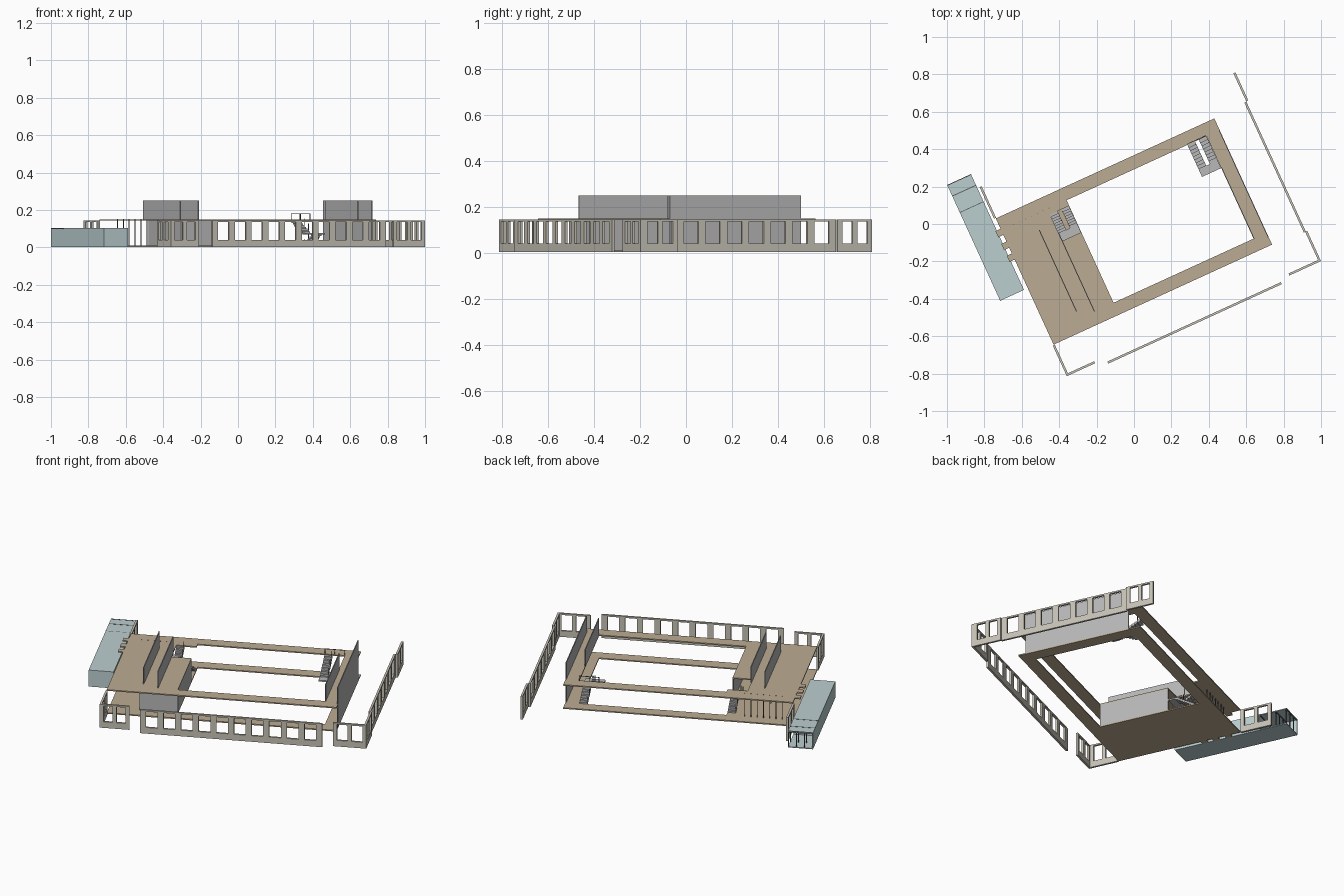
import bpy, bmesh, math
from mathutils import Matrix, Vector

if "Cube" in bpy.data.objects:
    bpy.data.objects.remove(bpy.data.objects["Cube"])

# Building axes: u runs along the long side, v across; everything is turned about the slab corner
FRAME = Matrix.Translation((-0.43, -0.645, 0)) @ Matrix.Rotation(math.radians(24.6), 4, 'Z')


def material(name, rgb):
    m = bpy.data.materials.new(name)
    m.diffuse_color = (*rgb, 1)
    m.use_nodes = True
    m.node_tree.nodes["Principled BSDF"].inputs["Base Color"].default_value = m.diffuse_color
    return m


BROWN = material("floor_brown", (0.50, 0.41, 0.29))
STONE = material("facade_stone", (0.57, 0.54, 0.47))
GREY = material("partition_grey", (0.48, 0.48, 0.48))
TEAL = material("annex_teal", (0.50, 0.62, 0.63))
DARK = material("dark_metal", (0.12, 0.12, 0.12))


def finish(bm, name, mat):
    bmesh.ops.recalc_face_normals(bm, faces=bm.faces)
    me = bpy.data.meshes.new(name)
    bm.to_mesh(me)
    bm.free()
    me.materials.append(mat)
    ob = bpy.data.objects.new(name, me)
    ob.matrix_world = FRAME
    bpy.context.collection.objects.link(ob)
    return ob


def boxes(name, mat, items):
    """One object from boxes given as (u0, u1, v0, v1, z0, z1)."""
    bm = bmesh.new()
    for u0, u1, v0, v1, z0, z1 in items:
        size = Matrix.Diagonal((u1 - u0, v1 - v0, z1 - z0, 1))
        mid = Matrix.Translation(((u0 + u1) / 2, (v0 + v1) / 2, (z0 + z1) / 2))
        bmesh.ops.create_cube(bm, size=1, matrix=mid @ size)
    return finish(bm, name, mat)


def plate(name, mat, outer, holes, place, depth):
    """Flat plate with rectangular holes (a0, a1, b0, b1), extruded along depth."""
    rects = [outer] + holes
    la = sorted({r[i] for r in rects for i in (0, 1)})
    lb = sorted({r[i] for r in rects for i in (2, 3)})
    bm = bmesh.new()
    verts = {}

    def vert(a, b):
        if (a, b) not in verts:
            verts[a, b] = bm.verts.new(place(a, b))
        return verts[a, b]

    for a0, a1 in zip(la, la[1:]):
        for b0, b1 in zip(lb, lb[1:]):
            ca, cb = (a0 + a1) / 2, (b0 + b1) / 2
            if not any(h[0] < ca < h[1] and h[2] < cb < h[3] for h in holes):
                bm.faces.new([vert(a0, b0), vert(a1, b0), vert(a1, b1), vert(a0, b1)])
    out = bmesh.ops.extrude_face_region(bm, geom=bm.faces[:], use_keep_orig=True)
    moved = [g for g in out["geom"] if isinstance(g, bmesh.types.BMVert)]
    bmesh.ops.translate(bm, verts=moved, vec=Vector(depth))
    return finish(bm, name, mat)


def facade(name, axis, at, start, end, count, gap=0.034, thick=0.012):
    """Window wall along u or v, with evenly spaced openings."""
    step = (end - start - gap) / count
    holes = [(start + gap + i * step, start + (i + 1) * step, 0.04, 0.136) for i in range(count)]
    if axis == 'u':
        place, depth = (lambda a, b: (a, at - thick / 2, b)), (0, thick, 0)
    else:
        place, depth = (lambda a, b: (at - thick / 2, a, b)), (thick, 0, 0)
    plate(name, STONE, (start, end, 0.003, 0.145), holes, place, depth)


# Floor slabs with the courtyard and stair openings
court = (0.385, 1.208, 0.07, 0.673)
for name, z, extra in (("lower_floor", 0.003, []),
                       ("upper_floor", 0.143, [(0.272, 0.385, 0.485, 0.64)])):
    plate(name, BROWN, (0.0, 1.285, 0.0, 0.742), [court] + extra,
          lambda a, b, z=z: (a, b, z), (0, 0, 0.007))

# Short bridges from the upper floor towards the annex
boxes("floor_bridges", BROWN,
      [(-0.03, 0.001, v, v + 0.036, z, z + 0.007)
       for v in (0.50, 0.57, 0.645) for z in (0.003, 0.143)])

# Facade pieces
facade("south_facade", 'u', -0.208, 0.224, 1.244, 10)
facade("southeast_facade_south", 'u', -0.183, 1.30, 1.486, 2, 0.022)
facade("southeast_facade_east", 'v', 1.480, -0.177, -0.012, 2, 0.022)
facade("east_facade", 'v', 1.472, -0.012, 0.752, 7)
facade("northeast_facade", 'v', 1.484, 0.754, 0.919, 2, 0.022)
facade("southwest_facade_south", 'u', -0.177, -0.006, 0.16, 2, 0.022)
facade("southwest_facade_west", 'v', 0.0, -0.171, -0.003, 2, 0.022)
facade("west_facade", 'v', -0.003, 0.745, 0.93, 2, 0.022)

# Partition walls standing on the upper floor, and the tall east wall
boxes("upper_partitions", GREY, [(0.183, 0.188, 0.11, 0.59, 0.15, 0.25),
                                 (0.270, 0.275, 0.07, 0.533, 0.15, 0.25),
                                 (1.208, 1.213, 0.068, 0.487, 0.15, 0.25)])
boxes("east_wall", GREY, [(1.280, 1.285, 0.045, 0.672, 0.01, 0.25)])

# Lower room next to the courtyard
boxes("lower_room_walls", GREY, [(0.380, 0.385, 0.07, 0.485, 0.01, 0.143),
                                 (0.170, 0.380, 0.07, 0.075, 0.01, 0.143),
                                 (0.170, 0.175, 0.075, 0.485, 0.01, 0.143)])


# Two-flight stairs with a half landing, rails and end posts
def stair(name, u0, v0, v1):
    n, w, mid = 8, 0.045, 0.077
    run = (v1 - v0 - 0.045) / n
    parts = [(u0, u0 + 0.112, v0, v0 + 0.045, mid - 0.008, mid)]
    rails = []
    for i in range(n):
        low, high = v0 + 0.045 + i * run, v0 + 0.045 + (i + 1) * run
        rise = 0.067 / n * (i + 1)
        za, zb = mid + rise, mid - rise
        parts.append((u0, u0 + w, low, high, za - 0.014, za))
        parts.append((u0 + 0.112 - w, u0 + 0.112, low, high, zb - 0.006, zb + 0.008))
        if i % 3 == 1:
            rails.append((u0 + w - 0.003, u0 + w, low, low + 0.003, za, za + 0.035))
            rails.append((u0 + 0.112 - w, u0 + 0.115 - w, low, low + 0.003, zb, zb + 0.035))
    boxes(name, GREY, parts)
    boxes(name + "_rail_posts", DARK, rails)


stair("west_stair", 0.272, 0.485, 0.64)
stair("east_stair", 1.095, 0.485, 0.673)

# Guard rail on the upper floor by the east stair
boxes("stair_guard_rail", DARK,
      [(1.095, 1.208, 0.676, 0.679, 0.178, 0.181)] +
      [(u, u + 0.003, 0.676, 0.679, 0.15, 0.18) for u in (1.095, 1.15, 1.205)])

# Row of slim posts along the north edge
boxes("north_posts", DARK,
      [(0.07 + i * 0.035, 0.074 + i * 0.035, 0.672, 0.676, 0.01, 0.152) for i in range(7)])

# Teal annex: closed hall, then an open framed bay at the north end
U0, U1 = -0.162, -0.022
boxes("annex_hall", TEAL, [(U0, U1, 0.332, 0.849, 0.003, 0.103)])
boxes("annex_bay_shell", TEAL, [(U0, U1, 0.851, 0.945, 0.097, 0.102),
                                (U0, U1, 0.949, 1.013, 0.097, 0.102),
                                (U0, U1, 0.849, 1.013, 0.003, 0.008),
                                (U0, U0 + 0.005, 0.849, 1.013, 0.008, 0.097)])
boxes("annex_bay_frame", DARK,
      [(u, u + 0.005, v, v + 0.005, 0.008, 0.097)
       for u in (U0 + 0.045, U0 + 0.09, U1 - 0.005) for v in (0.945, 1.008)] +
      [(U0, U1, v, v + 0.005, 0.094, 0.103) for v in (0.848, 0.945, 1.008)])
